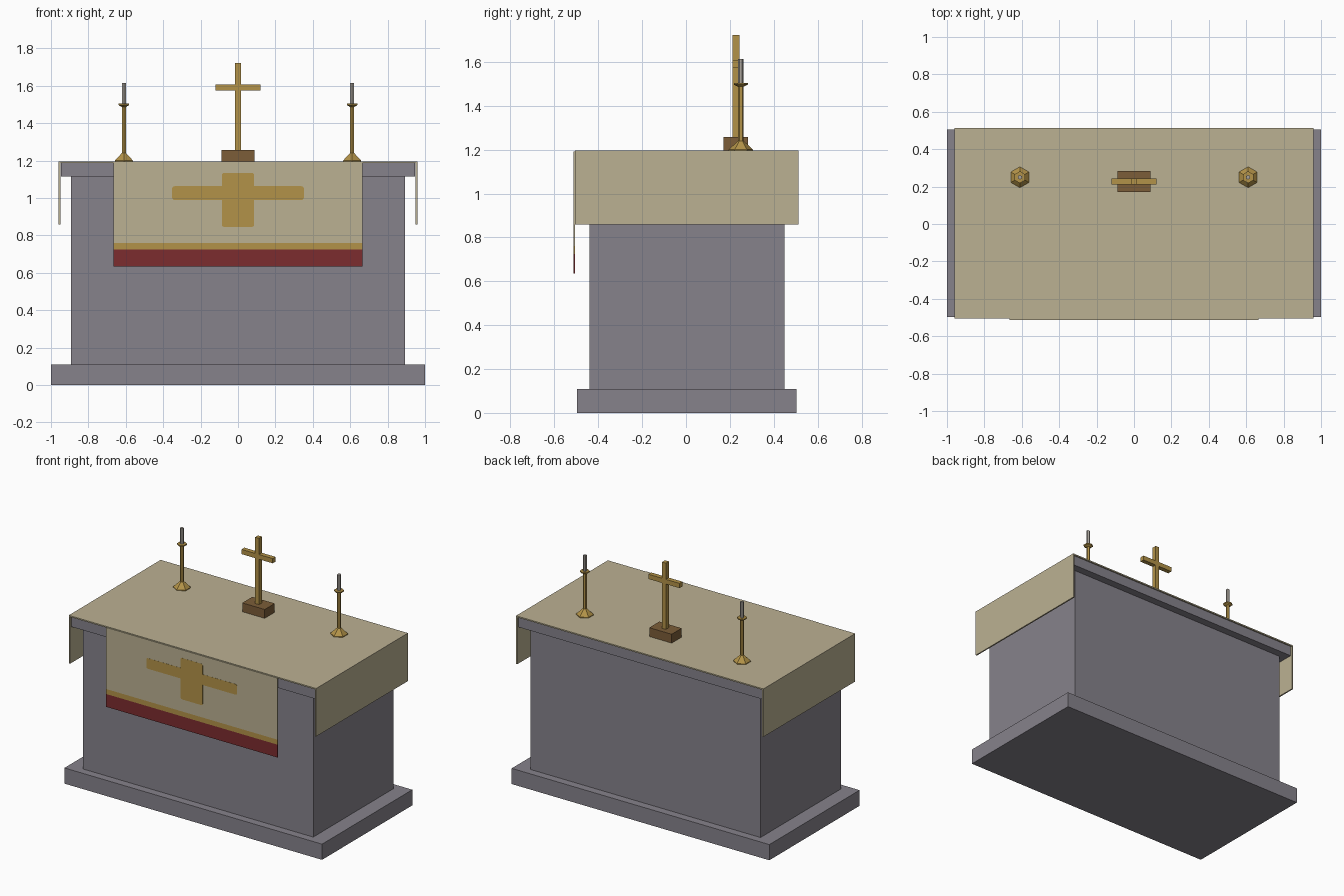
import bpy
import bmesh
from math import cos, sin, pi

default = bpy.data.objects.get("Cube")
if default:
    bpy.data.objects.remove(default, do_unlink=True)


def material(name, r, g, b):
    mat = bpy.data.materials.new(name)
    mat.use_nodes = True
    mat.diffuse_color = (r, g, b, 1)
    mat.node_tree.nodes["Principled BSDF"].inputs["Base Color"].default_value = (r, g, b, 1)
    return mat


stone = material("grey stone", 0.24, 0.225, 0.26)
linen = material("cream linen", 0.50, 0.44, 0.29)
gold = material("gold", 0.45, 0.29, 0.065)
wood = material("brown wood", 0.20, 0.11, 0.04)
red = material("dark red", 0.20, 0.025, 0.028)
wax = material("candle wax", 0.40, 0.37, 0.33)


def finish(name, bm, mat):
    bmesh.ops.recalc_face_normals(bm, faces=bm.faces[:])
    mesh = bpy.data.meshes.new(name)
    bm.to_mesh(mesh)
    bm.free()
    mesh.materials.append(mat)
    obj = bpy.data.objects.new(name, mesh)
    bpy.context.collection.objects.link(obj)
    return obj


def box(name, mat, xs, ys, zs):
    """Box between the given limits on each axis."""
    bm = bmesh.new()
    bmesh.ops.create_cube(bm, size=1)
    for v in bm.verts:
        v.co = [lim[0] if c < 0 else lim[1] for c, lim in zip(v.co, (xs, ys, zs))]
    return finish(name, bm, mat)


def turned(name, mat, x, y, profile, sides=6):
    """Faceted turned solid from (radius, height) pairs, a corner facing +y."""
    bm = bmesh.new()
    rings = [[bm.verts.new((x + r * sin(2 * pi * i / sides),
                            y + r * cos(2 * pi * i / sides), z))
              for i in range(sides)] for r, z in profile]
    for low, high in zip(rings, rings[1:]):
        for i in range(sides):
            j = (i + 1) % sides
            bm.faces.new((low[i], low[j], high[j], high[i]))
    bm.faces.new(rings[0])
    bm.faces.new(rings[-1])
    return finish(name, bm, mat)


# Stone altar
TOP = 1.195
box("plinth", stone, (-1, 1), (-0.496, 0.504), (0, 0.11))
box("altar_body", stone, (-0.893, 0.893), (-0.441, 0.449), (0.11, 1.115))
box("table_slab", stone, (-0.946, 0.946), (-0.496, 0.504), (1.115, 1.186))

# Linen cloth, hanging down at both ends
CLOTH_Y = (-0.505, 0.513)
box("cloth_top", linen, (-0.96, 0.96), CLOTH_Y, (1.186, TOP))
for side, s in (("left", 1), ("right", -1)):
    box("cloth_end_" + side, linen, sorted((s * 0.95, s * 0.96)), CLOTH_Y, (0.858, 1.186))

# Front hanging with coloured bands
HANG_X, HANG_Y = (-0.666, 0.666), (-0.513, -0.505)
box("hanging_field", linen, HANG_X, HANG_Y, (0.76, 1.192))
box("hanging_gold_band", gold, HANG_X, HANG_Y, (0.725, 0.76))
box("hanging_red_band", red, HANG_X, HANG_Y, (0.635, 0.725))

# Gold cross emblem with softened outer corners
px, pz, ax, az = 0.086, 0.145, 0.352, 0.037
quarter = [(px, pz), (px, az), (ax, az)]
half = quarter + [(x, -z) for x, z in reversed(quarter)]
outline = half + [(-x, z) for x, z in reversed(half)]
bm = bmesh.new()
face = bm.faces.new([bm.verts.new((x, -0.5138, z + (1.026 if abs(z) == az else 0.99)))
                     for x, z in outline])
corners = [v for v in bm.verts if not (abs(abs(v.co.x) - px) < 0.001
                                       and abs(v.co.z - 1.026) < 0.05)]
bmesh.ops.bevel(bm, geom=corners, offset=0.012, segments=3, profile=0.5, affect='VERTICES')
ext = bmesh.ops.extrude_face_region(bm, geom=bm.faces[:])
bmesh.ops.translate(bm, vec=(0, 0.002, 0),
                    verts=[g for g in ext["geom"] if isinstance(g, bmesh.types.BMVert)])
finish("hanging_emblem", bm, gold)

# Standing cross
CROSS_Y = (0.212, 0.244)
box("cross_base", wood, (-0.087, 0.087), (0.172, 0.283), (TOP, 1.257))
box("cross_post", gold, (-0.015, 0.015), CROSS_Y, (1.257, 1.722))
box("cross_arm", gold, (-0.121, 0.121), CROSS_Y, (1.575, 1.608))

# Candlesticks
for side, x in (("left", 0.61), ("right", -0.61)):
    turned("candlestick_" + side, gold, x, 0.25,
           [(0.056, TOP), (0.056, 1.2), (0.013, 1.24), (0.013, 1.487),
            (0.032, 1.496), (0.032, 1.504)])
    turned("candle_" + side, wax, x, 0.25, [(0.012, 1.504), (0.012, 1.614)])
